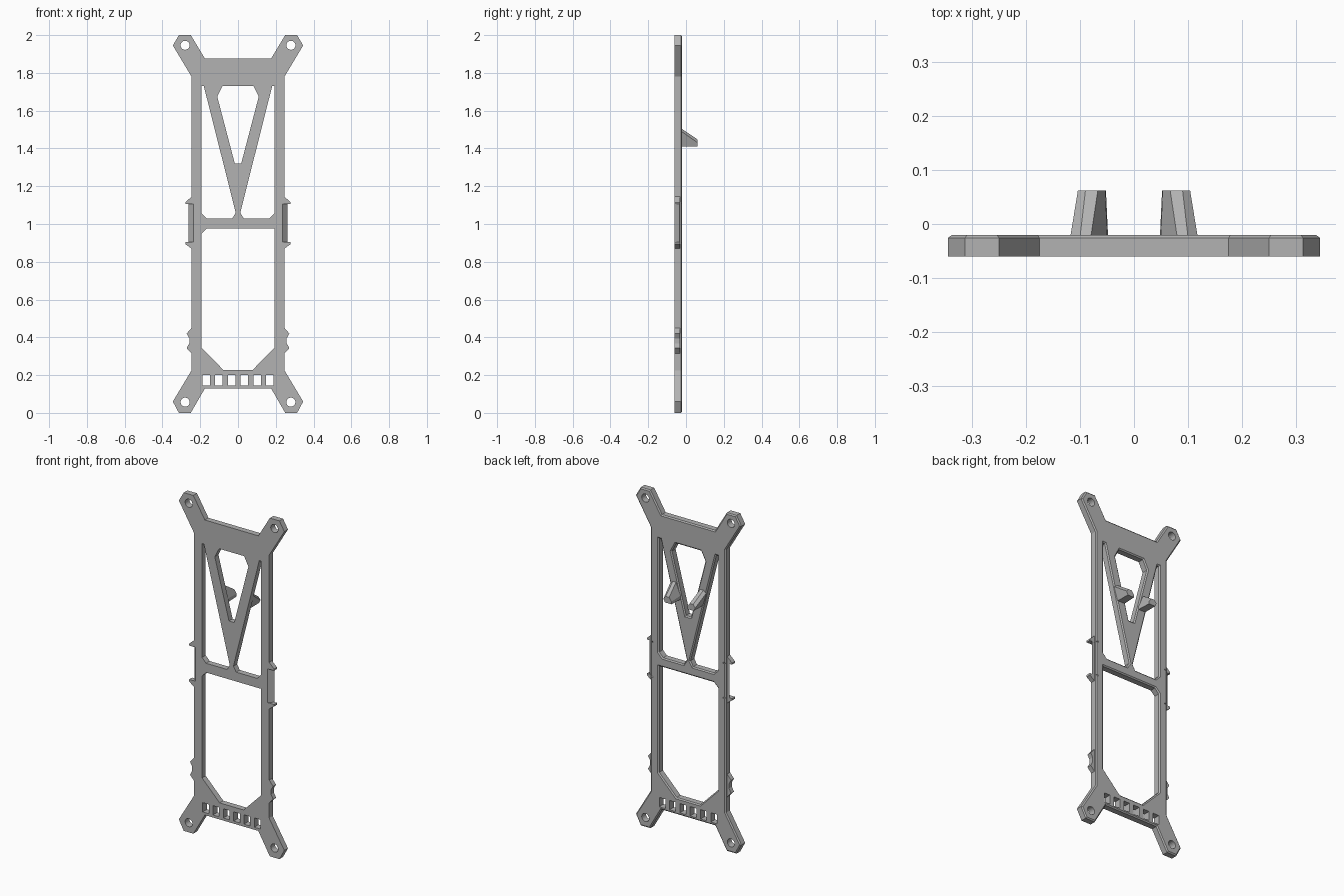
import bpy, bmesh, math
from mathutils import Vector

cube = bpy.data.objects.get("Cube")
if cube:
    bpy.data.objects.remove(cube)

grey = bpy.data.materials.new("plain_grey")
grey.use_nodes = True
COLOUR = (0.45, 0.45, 0.45, 1)
grey.diffuse_color = COLOUR
grey.node_tree.nodes["Principled BSDF"].inputs["Base Color"].default_value = COLOUR

FRONT, SHOULDER, BACK = -0.06, -0.026, -0.02
BEVEL = 0.007


def solid(name, loops):
    """Each loop is a list of matching rings; walls join the rings, end caps span all loops."""
    bm = bmesh.new()
    caps = ([], [])
    for rings in loops:
        vs = [[bm.verts.new(p) for p in ring] for ring in rings]
        n = len(vs[0])
        for a, b in zip(vs, vs[1:]):
            for i in range(n):
                j = (i + 1) % n
                bm.faces.new((a[i], a[j], b[j], b[i]))
        for cap, ring in zip(caps, (vs[0], vs[-1])):
            cap += [bm.edges.get((ring[i], ring[(i + 1) % n])) for i in range(n)]
    for cap in caps:
        bmesh.ops.triangle_fill(bm, use_beauty=True, edges=cap)
    bmesh.ops.recalc_face_normals(bm, faces=bm.faces)
    mesh = bpy.data.meshes.new(name)
    bm.to_mesh(mesh)
    bm.free()
    mesh.materials.append(grey)
    obj = bpy.data.objects.new(name, mesh)
    bpy.context.collection.objects.link(obj)
    return obj


def inset(points, amount):
    """Move a counter-clockwise outline inward (negative: outward) with mitred corners."""
    result = []
    pts = [Vector(p) for p in points]
    for i, p in enumerate(pts):
        d1 = (p - pts[i - 1]).normalized()
        d2 = (pts[(i + 1) % len(pts)] - p).normalized()
        n1, n2 = Vector((-d1.y, d1.x)), Vector((-d2.y, d2.x))
        result.append(p + (n1 + n2) * amount / (1 + n1.dot(n2)))
    return result


def rings(points, bevel):
    """Rings through the plate thickness, with the rear edge bevelled."""
    rear = inset(points, bevel)
    return [[(x, FRONT, z) for x, z in points],
            [(x, SHOULDER, z) for x, z in points],
            [(x, BACK, z) for x, z in rear]]


def flip(points):
    return [(-x, z) for x, z in reversed(points)]


# Frame outline: right half, bottom to top, then mirrored
half = [(0.175, 0.13), (0.25, 0), (0.313, 0), (0.345, 0.06), (0.246, 0.225),
        (0.246, 0.905), (0.236, 0.905), (0.236, 1.105), (0.246, 1.105),
        (0.246, 1.78), (0.345, 1.945), (0.313, 2), (0.25, 2), (0.175, 1.875)]
loops = [rings(half + flip(half), BEVEL)]

# Large openings
wedge_half = [(0.017, 1.32), (0.11, 1.675), (0.082, 1.73)]
side_opening = [(0.03, 1.03), (0.167, 1.03), (0.193, 1.057), (0.193, 1.73),
                (0.181, 1.73), (0.012, 1.06)]
lower_opening = [(-0.078, 0.228), (0.078, 0.228), (0.193, 0.345), (0.193, 0.975),
                 (-0.166, 0.975), (-0.193, 0.948), (-0.193, 0.345)]
for opening in (wedge_half + flip(wedge_half), side_opening, flip(side_opening), lower_opening):
    loops.append(rings(opening, -BEVEL))

# Row of slots
for i in range(6):
    x = (i - 2.5) * 0.0676
    slot = [(x - 0.02, 0.145), (x + 0.02, 0.145), (x + 0.02, 0.2), (x - 0.02, 0.2)]
    loops.append(rings(slot, 0))

# Screw holes
for cx in (-0.28, 0.28):
    for cz in (0.057, 1.946):
        hole = [(cx + 0.024 * math.cos(a * math.pi / 10), cz + 0.024 * math.sin(a * math.pi / 10))
                for a in range(20)]
        loops.append(rings(hole, 0))
solid("frame_plate", loops)

# Parts on the rails, on both sides
tabs = {
    "upper_tab": [(0.235, 1.105), (0.278, 1.105), (0.278, 1.115), (0.246, 1.145), (0.235, 1.145)],
    "middle_tab": [(0.235, 0.87), (0.246, 0.87), (0.278, 0.893), (0.278, 0.905), (0.235, 0.905)],
    "lower_catch": [(0.235, 0.315), (0.246, 0.315), (0.272, 0.343), (0.258, 0.368),
                    (0.258, 0.395), (0.272, 0.42), (0.246, 0.45), (0.235, 0.45)],
}
clip_profile = [(0.236, FRONT), (0.262, -0.034), (0.246, -0.034), (0.246, SHOULDER),
                (0.239, BACK), (0.228, BACK), (0.228, -0.05)]
hook_base = [(0.048, 1.41), (0.095, 1.41), (0.118, 1.49), (0.1, 1.505), (0.08, 1.505), (0.05, 1.43)]
hook_tip = [(0.052, 1.41), (0.094, 1.41), (0.104, 1.43), (0.09, 1.447), (0.067, 1.447), (0.053, 1.425)]
for side, s in (("left", 1), ("right", -1)):
    for name, pts in tabs.items():
        solid(f"{side}_{name}", [[[(s * x, y, z) for x, z in pts] for y in (FRONT, -0.033)]])
    # Sloped clip face between the two tabs
    solid(f"{side}_clip", [[[(s * x, y, z) for x, y in clip_profile] for z in (0.905, 1.105)]])
    # Tapered hook on the rear of the brace
    solid(f"{side}_hook", [[[(s * x, y, z) for x, z in pts]
                            for y, pts in ((-0.024, hook_base), (0.062, hook_tip))]])
